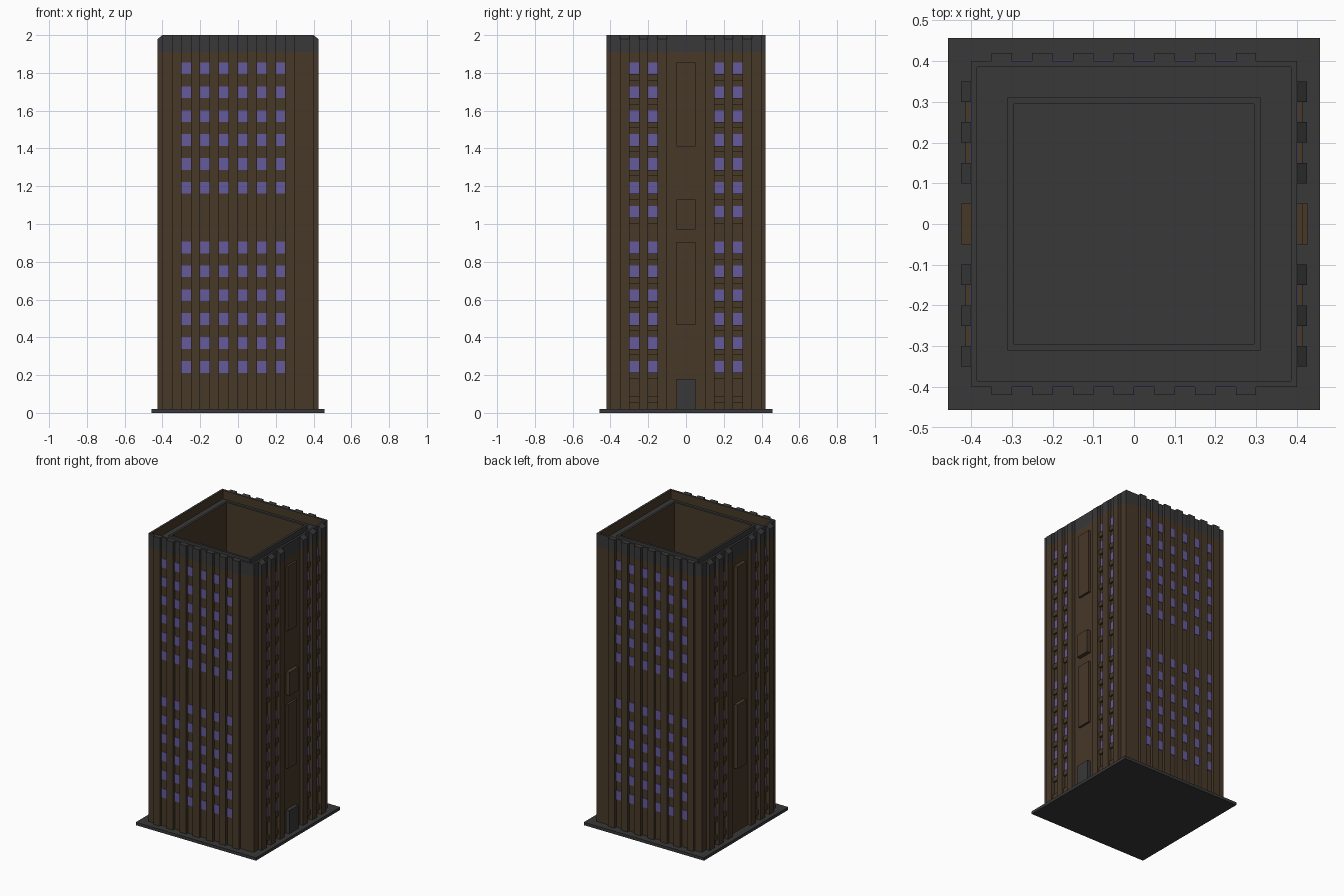
import bpy, bmesh

if "Cube" in bpy.data.objects:
    bpy.data.objects.remove(bpy.data.objects["Cube"])


def material(name, rgb):
    m = bpy.data.materials.new(name)
    m.diffuse_color = (*rgb, 1)
    m.use_nodes = True
    m.node_tree.nodes["Principled BSDF"].inputs["Base Color"].default_value = m.diffuse_color
    return m


BROWN = material("brown_stone", (0.063, 0.040, 0.022))
GREY = material("dark_grey", (0.040, 0.040, 0.040))
GLASS = material("violet_glass", (0.130, 0.100, 0.330))


def finish(name, bm, mats):
    bmesh.ops.recalc_face_normals(bm, faces=bm.faces)
    mesh = bpy.data.meshes.new(name)
    bm.to_mesh(mesh)
    bm.free()
    for m in mats:
        mesh.materials.append(m)
    ob = bpy.data.objects.new(name, mesh)
    bpy.context.collection.objects.link(ob)
    return ob


def add_box(bm, x, y, z, slope=0.0):
    """Box from (min, max) ranges; slope lowers the top edge facing away from x = 0."""
    out = max(x, key=abs)
    v = [bm.verts.new((a, b, c - (slope if c == z[1] and a == out else 0)))
         for a in x for b in y for c in z]
    for f in ((0, 1, 3, 2), (4, 5, 7, 6), (0, 1, 5, 4), (2, 3, 7, 6), (0, 2, 6, 4), (1, 3, 7, 5)):
        bm.faces.new([v[i] for i in f])


def boxes(name, mat, items):
    bm = bmesh.new()
    for it in items:
        add_box(bm, *it)
    return finish(name, bm, [mat])


def out(s, a, b):
    return (s * a, s * b)


W = 0.40                       # wall plane
BASE, CAP, TOP = 0.02, 1.91, 2.0

# base slab
boxes("base_slab", GREY, [((-0.457, 0.457), (-0.457, 0.457), (0, BASE))])

# hollow square tower with parapet, roof gutter and inner lip: (half width, height, material)
profile = [(W, BASE, 0), (W, CAP, 1), (W, TOP, 1), (0.385, TOP, 0), (0.385, 1.94, 1),
           (0.31, 1.94, 1), (0.31, 1.975, 1), (0.295, 1.975, 0), (0.295, BASE, 0)]
bm = bmesh.new()
rings = [[bm.verts.new((sx * r, sy * r, z)) for sx, sy in ((-1, -1), (1, -1), (1, 1), (-1, 1))]
         for r, z, _ in profile]
for i in range(len(rings)):
    a, b = rings[i], rings[(i + 1) % len(rings)]
    for k in range(4):
        j = (k + 1) % 4
        bm.faces.new((a[k], a[j], b[j], b[k])).material_index = profile[i][2]
finish("tower_body", bm, [BROWN, GREY])

# front and back ribs, side ribs with sloped tops
face_ribs = [-0.35 + 0.1 * i for i in range(7)]
side_ribs = [-0.35, -0.25, -0.15, 0.10, 0.20, 0.30]


def ribs(z, slope):
    items = []
    for s in (-1, 1):
        items += [((x, x + 0.05), out(s, W, 0.42), z) for x in face_ribs]
        items += [(out(s, W, 0.425), (y, y + 0.05), z, slope) for y in side_ribs]
    return items


boxes("ribs", BROWN, ribs((BASE, CAP), 0))
boxes("rib_caps", GREY, ribs((CAP, TOP), 0.02))

# windows: two blocks of six storeys, plus one extra storey on the sides
PITCH, H = 0.1265, 0.062
face_z = [z0 - PITCH * i for z0 in (1.793, 0.845) for i in range(6)]
side_z = face_z + [1.034]
side_y = [-0.30, -0.20, 0.15, 0.25]
windows, sills = [], []
for s in (-1, 1):
    windows += [((x + 0.05, x + 0.1), out(s, W, W + 0.003), (z, z + H))
                for x in face_ribs[:-1] for z in face_z]
    windows += [(out(s, W, W + 0.003), (y, y + 0.05), (z, z + H)) for y in side_y for z in side_z]
    # sills, continued one storey below the lowest windows
    sills += [(out(s, W, 0.413), (y, y + 0.05), (z - 0.033, z))
              for y in side_y for z in side_z + [0.087]]
boxes("windows", GLASS, windows)
boxes("window_sills", BROWN, sills)

# raised centre panels on the sides, bay over the entrance, and the door
MID = (-0.05, 0.05)
boxes("right_panels", BROWN, [((W, 0.415), MID, (1.41, 1.855)), ((W, 0.415), MID, (0.465, 0.905))])
boxes("left_panels", BROWN, [((-0.425, -W), MID, (1.10, 1.855)), ((-0.425, -W), MID, (0.465, 0.905))])
boxes("right_bay", BROWN, [((W, 0.427), MID, (0.97, 1.13))])
boxes("door", GREY, [((W, 0.425), MID, (BASE, 0.18))])
